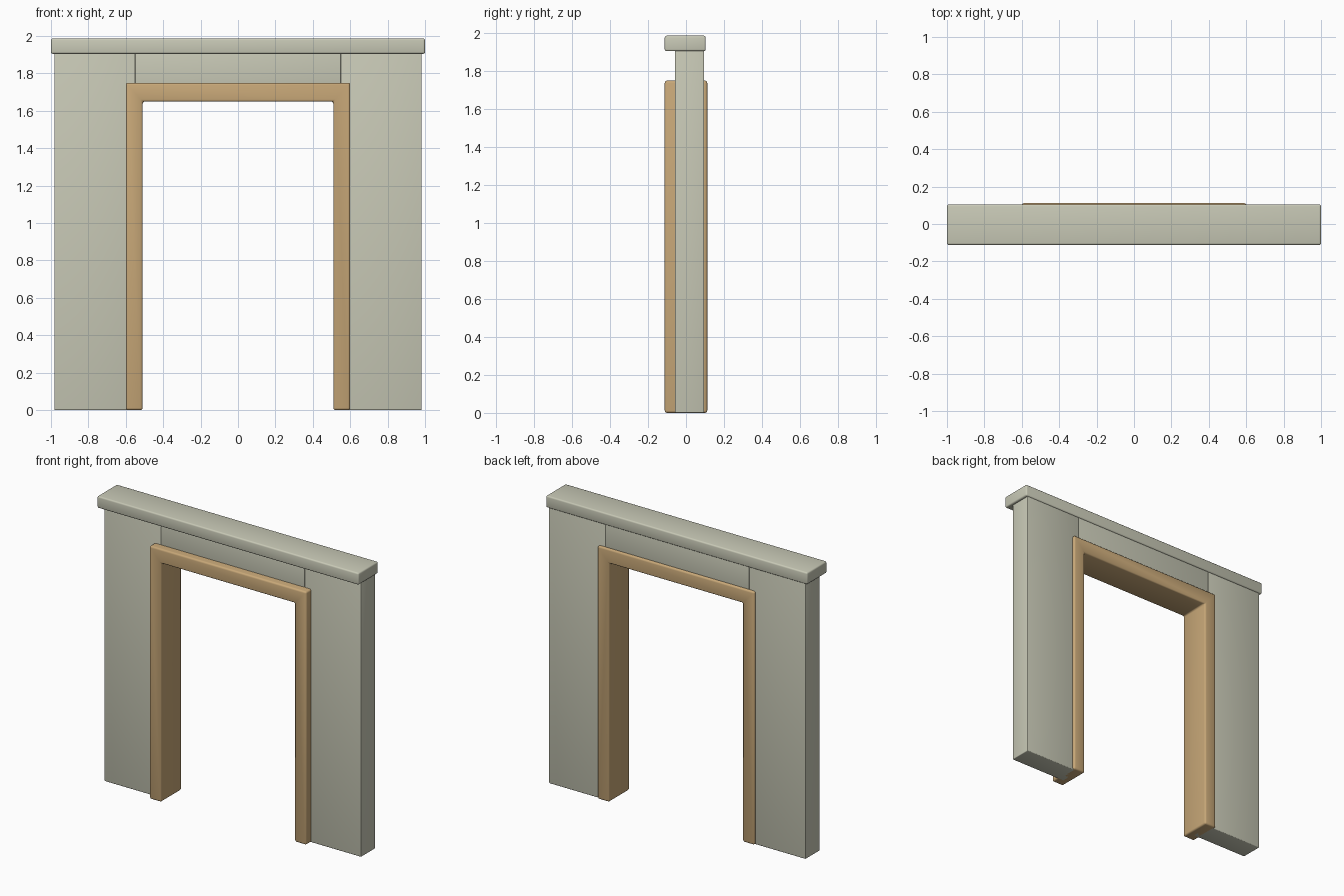
import bpy, bmesh

if "Cube" in bpy.data.objects:
    bpy.data.objects.remove(bpy.data.objects["Cube"])


def material(name, color):
    m = bpy.data.materials.new(name)
    m.diffuse_color = (*color, 1)
    m.use_nodes = True
    m.node_tree.nodes["Principled BSDF"].inputs["Base Color"].default_value = m.diffuse_color
    return m


STONE = material("pale_stone", (0.58, 0.585, 0.47))
WOOD = material("tan_wood", (0.58, 0.392, 0.188))


def extrude_outline(name, outline, y0, y1, mat, bevel, segments=3):
    """Extrude an (x, z) outline from y0 to y1 and round its edges."""
    bm = bmesh.new()
    face = bm.faces.new([bm.verts.new((x, y0, z)) for x, z in outline])
    out = bmesh.ops.extrude_face_region(bm, geom=[face])
    verts = [g for g in out["geom"] if isinstance(g, bmesh.types.BMVert)]
    bmesh.ops.translate(bm, verts=verts, vec=(0, y1 - y0, 0))
    bmesh.ops.recalc_face_normals(bm, faces=bm.faces)
    me = bpy.data.meshes.new(name)
    bm.to_mesh(me)
    bm.free()
    me.materials.append(mat)
    ob = bpy.data.objects.new(name, me)
    bpy.context.collection.objects.link(ob)
    mod = ob.modifiers.new("rounded_edges", "BEVEL")
    mod.width = bevel
    mod.segments = segments
    mod.limit_method = "ANGLE"
    bpy.ops.object.select_all(action="DESELECT")
    ob.select_set(True)
    bpy.context.view_layer.objects.active = ob
    bpy.ops.object.modifier_apply(modifier=mod.name)
    bpy.ops.object.shade_smooth_by_angle(angle=0.6)
    return ob


def rect(x0, x1, z0, z1):
    return [(x0, z0), (x1, z0), (x1, z1), (x0, z1)]


# Wall: two side panels and the panel over the doorway
WALL_Y = (-0.058, 0.096)
extrude_outline("wall_left", rect(-0.982, -0.55, 0, 1.92), *WALL_Y, STONE, 0.005)
extrude_outline("wall_right", rect(0.55, 0.982, 0, 1.92), *WALL_Y, STONE, 0.005)
extrude_outline("wall_header", rect(-0.55, 0.55, 1.70, 1.92), *WALL_Y, STONE, 0.003)

# Cap running along the top
extrude_outline("wall_cap", rect(-1, 1, 1.905, 1.987), -0.112, 0.104, STONE, 0.01)

# Door frame: one arch-shaped piece
half = [(0.51, 0), (0.60, 0), (0.60, 1.75)]
outline = half + [(-x, z) for x, z in reversed(half)] + [(-0.51, 1.65), (0.51, 1.65)]
extrude_outline("door_frame", outline, -0.112, 0.112, WOOD, 0.012)
